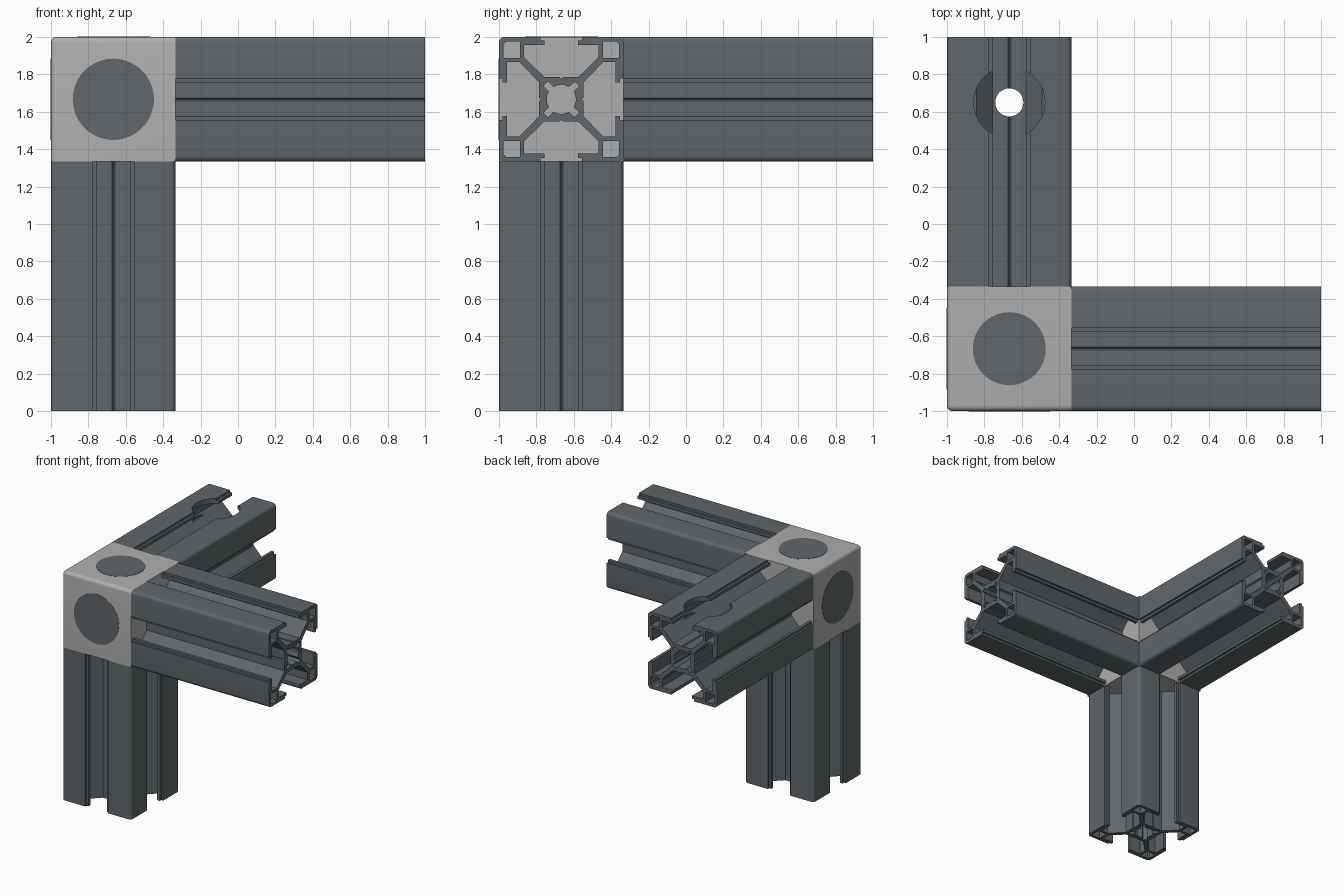
import bpy, bmesh, math
from mathutils import Vector

if "Cube" in bpy.data.objects:
    bpy.data.objects.remove(bpy.data.objects["Cube"])

S = 1 / 3            # half width of a bar
C = -1 + S           # centre line of bars in x and y
ZC = 2 - S           # centre height of the corner


def material(name, rgb):
    m = bpy.data.materials.new(name)
    m.diffuse_color = (*rgb, 1)
    m.use_nodes = True
    m.node_tree.nodes["Principled BSDF"].inputs["Base Color"].default_value = m.diffuse_color
    return m


DARK = material("dark grey metal", (0.115, 0.135, 0.145))
LIGHT = material("light grey plastic", (0.43, 0.43, 0.43))


def activate(ob):
    bpy.ops.object.select_all(action='DESELECT')
    ob.select_set(True)
    bpy.context.view_layer.objects.active = ob


def finish(ob, mat):
    activate(ob)
    ob.data.materials.clear()
    ob.data.materials.append(mat)
    bpy.ops.object.shade_smooth_by_angle(angle=math.radians(30))


# slotted outline: one side, mirrored and repeated four times
def outline():
    half = [(0.008, .118), (.09, .118), (.2, .225), (.2, .29), (.09, .29),
            (.09, .315), (.11, .315), (.11, S)]
    r = 0.03
    arc = [(S - r + r * math.sin(a), S - r + r * math.cos(a))
           for a in (i * math.pi / 12 for i in range(7))]
    side = [(-u, v) for u, v in reversed(half)] + [(0, .108)] + half + arc
    pts = []
    for _ in range(4):
        pts += side
        side = [(v, -u) for u, v in side]
    return pts


# centre bore with four small diagonal notches
def bore():
    pts = []
    for k in range(4):
        base = k * math.pi / 2
        for i in range(9):
            a = base + math.radians(-32 + 8 * i)
            pts.append((.078 * math.cos(a), .078 * math.sin(a)))
        d = base + math.pi / 4
        for w in (-.017, .017):
            pts.append((.118 * math.cos(d) - w * math.sin(d),
                        .118 * math.sin(d) + w * math.cos(d)))
    return pts


def corner_hollow(sx, sy):
    a, b = .222, .308
    return [(sx * a, sy * a), (sx * b, sy * a), (sx * b, sy * (b - .012)),
            (sx * (b - .012), sy * b), (sx * a, sy * b)]


def bar(name, loc, rot):
    cu = bpy.data.curves.new(name, 'CURVE')
    cu.dimensions = '2D'
    cu.fill_mode = 'BOTH'
    cu.extrude = 2 * S
    loops = [outline(), bore()]
    loops += [corner_hollow(x, y) for x in (-1, 1) for y in (-1, 1)]
    for pts in loops:
        sp = cu.splines.new('POLY')
        sp.points.add(len(pts) - 1)
        for p, (u, v) in zip(sp.points, pts):
            p.co = (u, v, 0, 1)
        sp.use_cyclic_u = True
    ob = bpy.data.objects.new(name, cu)
    bpy.context.collection.objects.link(ob)
    ob.location, ob.rotation_euler = loc, rot
    activate(ob)
    bpy.ops.object.convert(target='MESH')
    ob = bpy.context.object
    bm = bmesh.new()
    bm.from_mesh(ob.data)
    bmesh.ops.remove_doubles(bm, verts=bm.verts, dist=1e-5)
    bmesh.ops.recalc_face_normals(bm, faces=bm.faces)
    bm.to_mesh(ob.data)
    bm.free()
    return ob


def cylinder(name, r, depth, loc, rot=(0, 0, 0)):
    bpy.ops.mesh.primitive_cylinder_add(vertices=64, radius=r, depth=depth,
                                        location=loc, rotation=rot)
    bpy.context.object.name = name
    return bpy.context.object


Q = math.pi / 2
MID = S              # middle of a bar that runs from -S to 1
bar_x = bar("side_bar", (MID, C, ZC), (0, Q, 0))
bar_y = bar("back_bar", (C, MID, ZC), (Q, 0, 0))
bar_z = bar("upright_bar", (C, C, 2 * S), (0, 0, 0))

# drilled hole and wide access recess in the back bar
for r, z0, z1 in ((.075, 1.2, 2.2), (.19, ZC + .2, 2.2)):
    cut = cylinder("hole_cutter", r, z1 - z0, (C, .65, (z0 + z1) / 2))
    cut.hide_render = True
    mod = bar_y.modifiers.new("hole", 'BOOLEAN')
    mod.operation, mod.solver, mod.object = 'DIFFERENCE', 'EXACT', cut
    activate(bar_y)
    bpy.ops.object.modifier_apply(modifier=mod.name)
    bpy.data.objects.remove(cut)

for b in (bar_x, bar_y, bar_z):
    finish(b, DARK)

# corner block, rounded on its three outer edges
bpy.ops.mesh.primitive_cube_add(size=2 * S, location=(C, C, ZC))
block = bpy.context.object
block.name = "corner_block"
bm = bmesh.new()
bm.from_mesh(block.data)
tip = min(bm.verts, key=lambda v: (v.co - Vector((-S, -S, S))).length)
bmesh.ops.bevel(bm, geom=list(tip.link_edges), offset=.03, segments=5,
                profile=.5, affect='EDGES')
bm.to_mesh(block.data)
bm.free()
finish(block, LIGHT)

# round cover discs on the three outer faces
for name, r, loc, rot in (("front_cap", .217, (C, -.996, ZC), (Q, 0, 0)),
                          ("left_cap", .217, (-.996, C, ZC), (0, Q, 0)),
                          ("top_cap", .195, (C, C, 1.996), (0, 0, 0))):
    finish(cylinder(name, r, .012, loc, rot), DARK)
